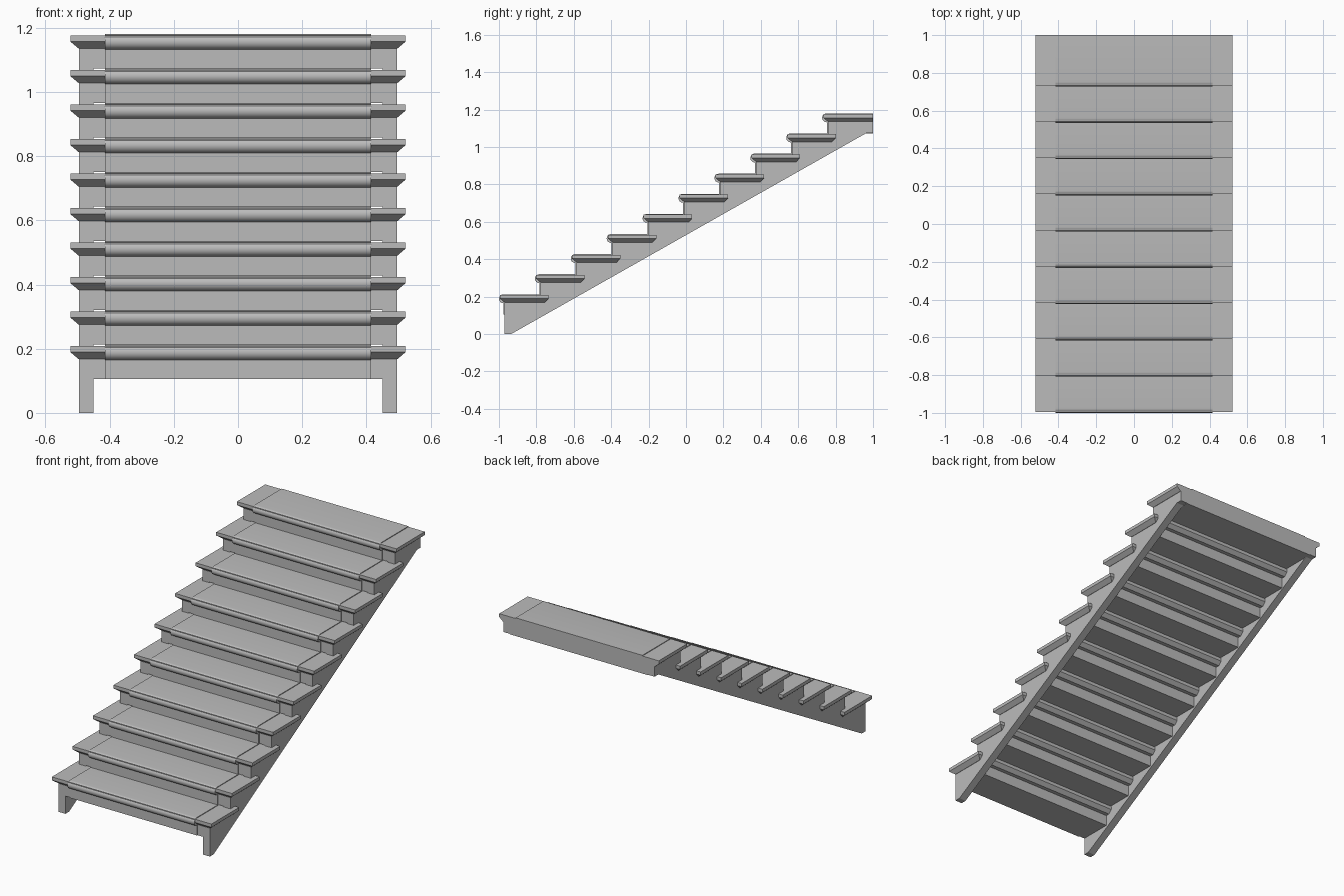
import bpy, bmesh, math

if "Cube" in bpy.data.objects:
    bpy.data.objects.remove(bpy.data.objects["Cube"], do_unlink=True)

STEPS, RUN, RISE = 10, 0.192, 0.1075
BASE, UNDER, TOP = 0.105, 0.168, 0.2085      # heights of the lowest step
FACE, NOSE, BACK = -0.97, -0.994, 1.0        # front planes of the lowest step, rear plane
INNER, OUTER, RUNNER, TREAD = 0.45, 0.495, 0.415, 0.522

grey = bpy.data.materials.new("light_grey")
grey.use_nodes = True
grey.diffuse_color = (0.5, 0.5, 0.5, 1)
grey.node_tree.nodes["Principled BSDF"].inputs["Base Color"].default_value = (0.5, 0.5, 0.5, 1)


def finish(name, bm):
    bmesh.ops.recalc_face_normals(bm, faces=bm.faces)
    mesh = bpy.data.meshes.new(name)
    bm.to_mesh(mesh)
    bm.free()
    mesh.materials.append(grey)
    obj = bpy.data.objects.new(name, mesh)
    bpy.context.collection.objects.link(obj)
    return obj


def extrude_profile(name, points, x0, x1):
    """Solid from a y/z outline, extruded along x."""
    bm = bmesh.new()
    face = bm.faces.new([bm.verts.new((x0, y, z)) for y, z in points])
    moved = bmesh.ops.extrude_face_region(bm, geom=[face])["geom"]
    bmesh.ops.translate(bm, vec=(x1 - x0, 0, 0),
                        verts=[v for v in moved if isinstance(v, bmesh.types.BMVert)])
    return finish(name, bm)


def tread_board(name, y0, y1, z0, z1, back_inset):
    """Board with its lower edge chamfered on the front, sides and back."""
    bm = bmesh.new()
    inset, mid = 0.025, z0 + 0.021
    rings = []
    for z, d, b in ((z0, inset, back_inset), (mid, 0, 0), (z1, 0, 0)):
        x = TREAD - d
        corners = ((-x, y0 + d), (x, y0 + d), (x, y1 - b), (-x, y1 - b))
        rings.append([bm.verts.new((cx, cy, z)) for cx, cy in corners])
    bm.faces.new(rings[0])
    bm.faces.new(rings[-1])
    for low, high in zip(rings, rings[1:]):
        for k in range(4):
            n = (k + 1) % 4
            bm.faces.new((low[k], low[n], high[n], high[k]))
    return finish(name, bm)


# Sawtooth stringers
outline = [(BACK, RISE * STEPS), (0.965, RISE * STEPS), (-0.935, 0), (FACE, 0)]
for i in range(STEPS):
    y, z = FACE + i * RUN, UNDER + i * RISE
    outline.append((y, z))
    outline.append((y + RUN if i < STEPS - 1 else BACK, z))
for side, x0, x1 in (("right", -OUTER, -INNER), ("left", INNER, OUTER)):
    extrude_profile(side + "_stringer", outline, x0, x1)

for i in range(STEPS):
    dy, dz = i * RUN, i * RISE
    last = i == STEPS - 1

    # Solid step core between the stringers
    y0, y1 = FACE + dy, BACK if last else FACE + dy + RUN
    z0, z1 = BASE + dz, UNDER + dz
    extrude_profile(f"step_core_{i + 1}",
                    [(y0, z0), (y1, z0), (y1, z1), (y0, z1)], -INNER, INNER)

    # Tread overhanging both sides
    tread_board(f"tread_{i + 1}", NOSE + dy, BACK if last else dy - 0.735,
                UNDER + dz, TOP + dz, 0 if last else 0.02)

    # Runner wrapped over the tread, round the nosing and down the riser
    top, low = TOP + dz + 0.004, UNDER + dz - 0.003
    radius, mid = (top - low) / 2, (top + low) / 2
    path = [(y1, top)]
    for k in range(13):
        a = math.pi / 2 + math.pi * k / 12
        path.append((-1 + dy + radius + radius * math.cos(a), mid + radius * math.sin(a)))
    front = FACE + dy - 0.005
    path += [(front, low), (front, z0), (front + 0.015, z0),
             (front + 0.015, TOP + dz - 0.01), (y1, TOP + dz - 0.01)]
    runner = extrude_profile(f"runner_{i + 1}", path, -RUNNER, RUNNER)
    bpy.ops.object.select_all(action="DESELECT")
    runner.select_set(True)
    bpy.context.view_layer.objects.active = runner
    bpy.ops.object.shade_smooth_by_angle(angle=math.radians(35))
